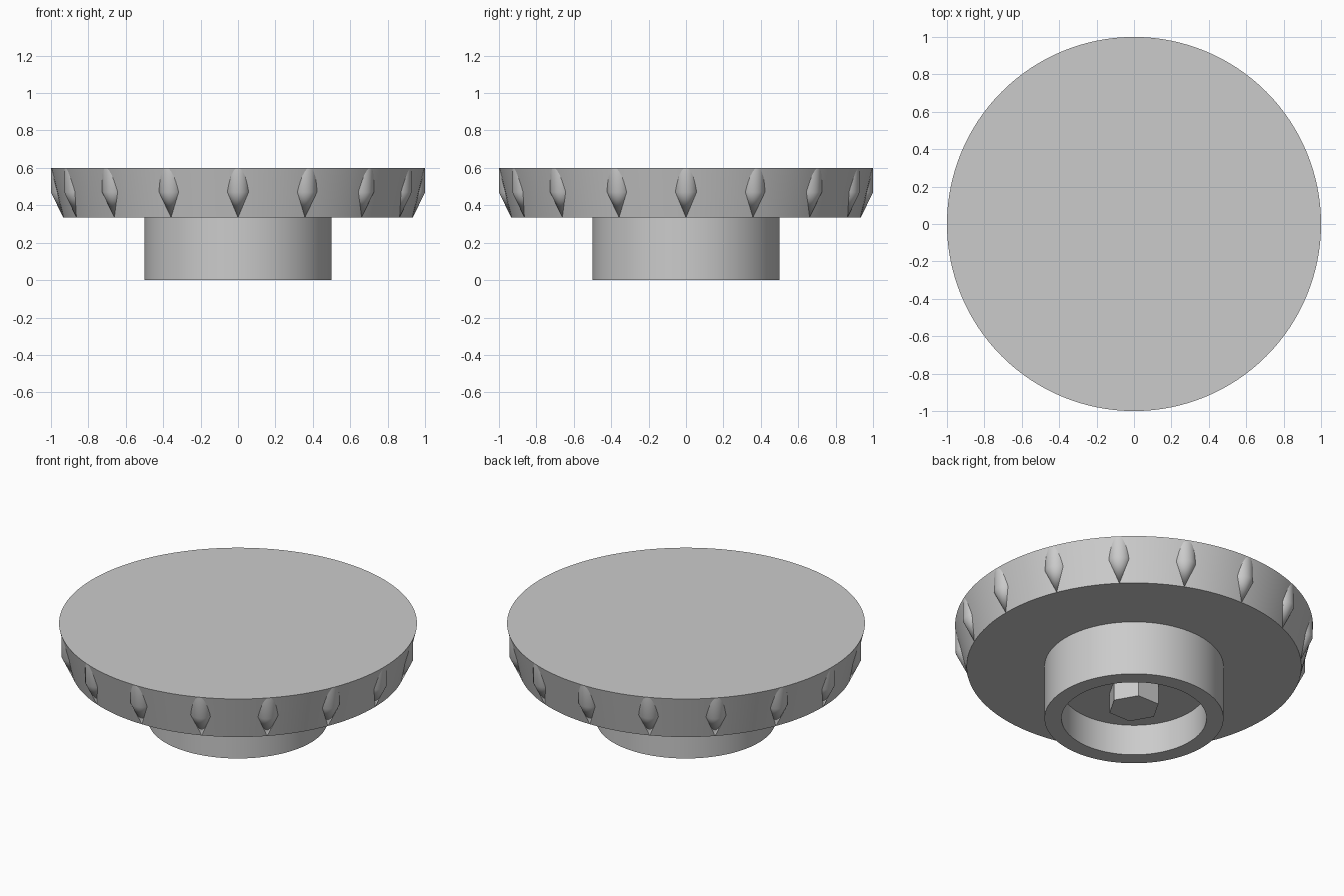
import bpy
import bmesh
import math
from mathutils import Matrix, Vector

old = bpy.data.objects.get("Cube")
if old:
    bpy.data.objects.remove(old, do_unlink=True)

grey = bpy.data.materials.new("plain grey")
grey.use_nodes = True
colour = (0.6, 0.6, 0.6, 1.0)
grey.diffuse_color = colour
grey.node_tree.nodes["Principled BSDF"].inputs["Base Color"].default_value = colour


def add_lathe(bm, profile, sides, centre=(0, 0), turn=0.0):
    """Turn a radius/height profile, starting and ending on the axis, into a solid."""
    place = Matrix.Translation((*centre, 0)) @ Matrix.Rotation(turn, 4, "Z")
    rings = []
    for radius, z in profile:
        count = sides if radius > 0 else 1
        rings.append([
            bm.verts.new(place @ Vector((radius * math.cos(math.tau * i / sides),
                                         radius * math.sin(math.tau * i / sides), z)))
            for i in range(count)])
    for low, high in zip(rings, rings[1:]):
        if len(low) == 1 or len(high) == 1:
            continue
        for i in range(sides):
            j = (i + 1) % sides
            bm.faces.new((low[i], low[j], high[j], high[i]))
    # Close the ends with a flat cap or a pointed tip
    for end, beside in ((rings[0], rings[1]), (rings[-1], rings[-2])):
        if len(end) > 1:
            bm.faces.new(end)
        else:
            for i in range(sides):
                bm.faces.new((end[0], beside[i], beside[(i + 1) % sides]))


def finish(name, bm, smooth=True):
    bmesh.ops.recalc_face_normals(bm, faces=bm.faces)
    mesh = bpy.data.meshes.new(name)
    bm.to_mesh(mesh)
    bm.free()
    mesh.materials.append(grey)
    obj = bpy.data.objects.new(name, mesh)
    bpy.context.collection.objects.link(obj)
    if smooth:
        bpy.ops.object.select_all(action="DESELECT")
        obj.select_set(True)
        bpy.context.view_layer.objects.active = obj
        bpy.ops.object.shade_smooth_by_angle(angle=math.radians(30))
    return obj


TOP, UNDERSIDE, FLOOR = 0.6, 0.335, 0.19
RIM, LOWER_RIM = 1.0, 0.935

# Flared disc with a hollow hub below
bm = bmesh.new()
add_lathe(bm, [(0.405, FLOOR), (0.405, 0), (0.5, 0), (0.5, UNDERSIDE),
               (LOWER_RIM, UNDERSIDE), (RIM, TOP)], 128)
finish("knob_body", bm)

# Hexagonal boss inside the hub
bm = bmesh.new()
add_lathe(bm, [(0.145, 0.065), (0.145, FLOOR + 0.01)], 6)
finish("hex_boss", bm, smooth=False)

# Grip ridges around the rim, each an upright peg with a pointed foot
bm = bmesh.new()
peg = RIM - LOWER_RIM
RIDGES = 16
for i in range(RIDGES):
    angle = math.tau * i / RIDGES
    add_lathe(bm, [(0, UNDERSIDE), (peg, 0.47), (peg, TOP - 0.002)], 32,
              (LOWER_RIM * math.cos(angle), LOWER_RIM * math.sin(angle)), angle)
finish("grip_ridges", bm)
